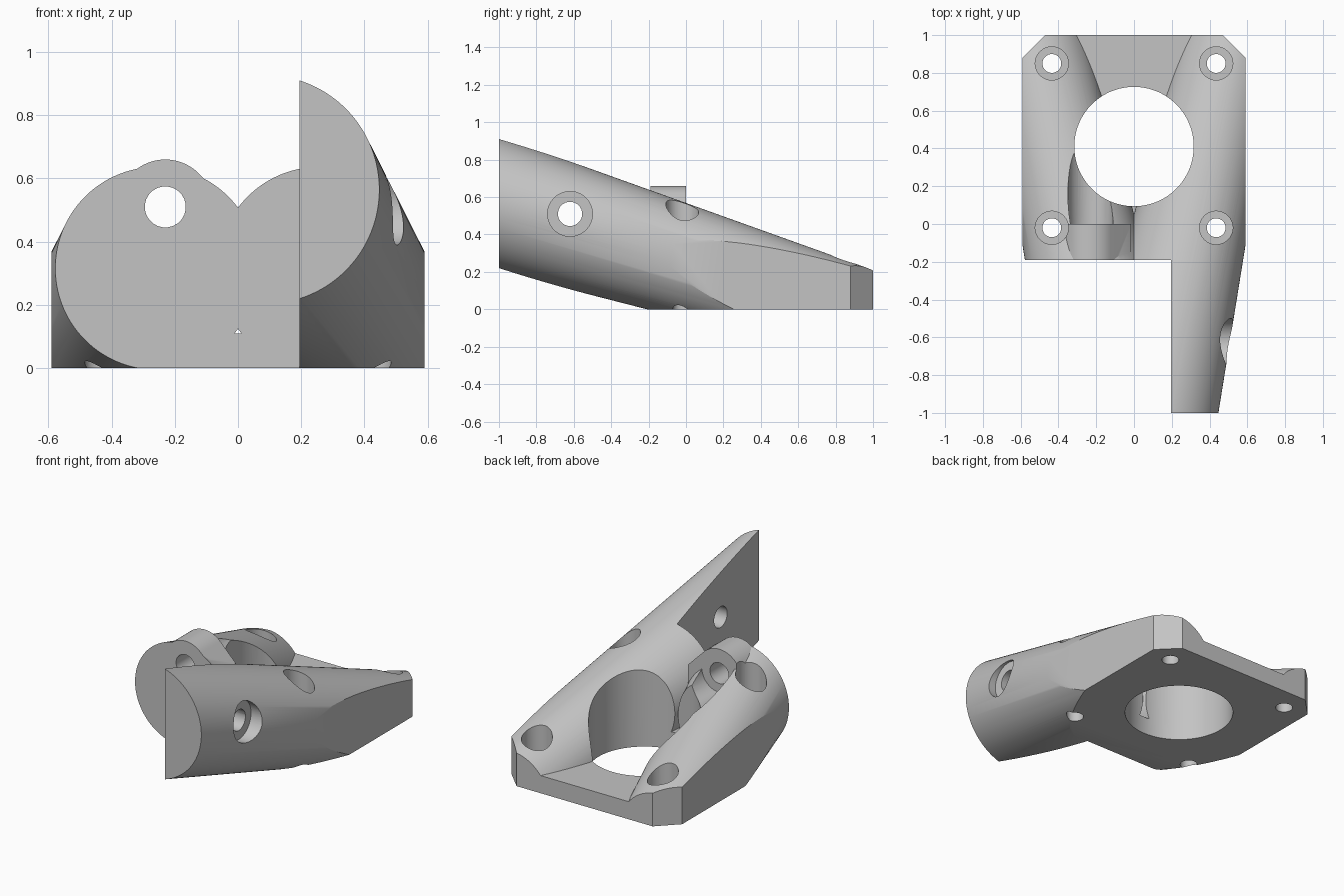
import bpy, bmesh, math
from mathutils import Vector

cube = bpy.data.objects.get("Cube")
if cube:
    bpy.data.objects.remove(cube, do_unlink=True)

grey = bpy.data.materials.new("light_grey")
grey.use_nodes = True
GREY = (0.55, 0.55, 0.55, 1)
grey.diffuse_color = GREY
grey.node_tree.nodes["Principled BSDF"].inputs["Base Color"].default_value = GREY


def loft(name, start, end):
    """Solid between two matching closed loops of points."""
    bm = bmesh.new()
    a = [bm.verts.new(p) for p in start]
    b = [bm.verts.new(p) for p in end]
    bm.faces.new(a)
    bm.faces.new(b)
    for i in range(len(a)):
        j = (i + 1) % len(a)
        bm.faces.new((a[i], a[j], b[j], b[i]))
    bmesh.ops.recalc_face_normals(bm, faces=bm.faces)
    mesh = bpy.data.meshes.new(name)
    bm.to_mesh(mesh)
    bm.free()
    mesh.materials.append(grey)
    obj = bpy.data.objects.new(name, mesh)
    bpy.context.collection.objects.link(obj)
    return obj


def prism(name, outline, z0, z1):
    return loft(name, [(x, y, z0) for x, y in outline], [(x, y, z1) for x, y in outline])


def ring(center, axis, r, n):
    """Circle of points around the x, y or z axis."""
    pts = []
    for i in range(n):
        t = 2 * math.pi * (i + 0.5) / n
        p = Vector(center)
        u, v = [k for k in range(3) if k != axis]
        p[u] += r * math.cos(t)
        p[v] += r * math.sin(t)
        pts.append(p)
    return pts


def rod(name, center, axis, r, lo, hi, n=48):
    a, b = list(center), list(center)
    a[axis], b[axis] = lo, hi
    return loft(name, ring(a, axis, r, n), ring(b, axis, r, n))


def combine(target, tool, operation):
    mod = target.modifiers.new(operation, "BOOLEAN")
    mod.operation = operation
    mod.solver = "EXACT"
    mod.object = tool
    bpy.context.view_layer.objects.active = target
    bpy.ops.object.modifier_apply(modifier=mod.name)
    bpy.data.objects.remove(tool, do_unlink=True)


def arm(name, side):
    """Tapered round arm, leaning inward and up towards the front."""
    def section(y):
        t = (y + 1) / 2
        center = (side * (0.085 + 0.425 * t), y, 0.565 - 0.615 * t)
        return ring(center, 1, 0.362 - 0.102 * t, 128)
    return loft(name, section(-1.05), section(1.05))


# Two arms joined by a thin base plate
bracket = arm("bracket", 1)
combine(bracket, arm("left_arm", -1), "UNION")
half = [(0.29, -0.19), (0.65, 0.386), (0.65, 1.1)]
outline = half + [(-x, y) for x, y in reversed(half)]
combine(bracket, prism("base_plate", outline, -0.05, 0.11), "UNION")

# Clearance behind the boss, then the boss itself with a sloped web
BOSS = (-0.23, 0, 0.51)
combine(bracket, rod("boss_clearance", BOSS, 1, 0.12, -0.05, 0.45), "DIFFERENCE")
section = [(-0.015, 0.05), (-0.015, 0.507)]
for i in range(25):
    t = math.radians(45 + 135 * i / 24)
    section.append((BOSS[0] + 0.15 * math.cos(t), BOSS[2] + 0.15 * math.sin(t)))
section.append((-0.3, 0.05))
boss = loft("boss", [(x, -0.25, z) for x, z in section], [(x, 0, z) for x, z in section])
combine(bracket, boss, "UNION")

# Trim to the outer outline: chamfered back, short right side, long left side
trim = [(0.195, -1), (0.59, -1), (0.59, 0.88), (0.47, 1), (-0.47, 1),
        (-0.59, 0.88), (-0.59, -0.19), (0.195, -0.19)]
combine(bracket, prism("trim", trim, 0, 1.2), "INTERSECT")

# Large central bore
combine(bracket, rod("bore", (0, 0.41, 0), 2, 0.316, -0.2, 1.2, 96), "DIFFERENCE")

# Four counterbored mounting holes
for x in (-0.435, 0.435):
    for y in (-0.02, 0.85):
        combine(bracket, rod("hole", (x, y, 0), 2, 0.05, -0.2, 1, 24), "DIFFERENCE")
        combine(bracket, rod("counterbore", (x, y, 0), 2, 0.088, 0.11, 1), "DIFFERENCE")

# Boss hole, and counterbored cross hole through the long arm
combine(bracket, rod("boss_hole", BOSS, 1, 0.065, -0.4, 0.1, 24), "DIFFERENCE")
CROSS = (0, -0.62, 0.51)
combine(bracket, rod("cross_hole", CROSS, 0, 0.065, 0, 0.8, 24), "DIFFERENCE")
combine(bracket, rod("cross_counterbore", CROSS, 0, 0.12, 0.44, 0.8), "DIFFERENCE")

bpy.ops.object.select_all(action="DESELECT")
bracket.select_set(True)
bpy.context.view_layer.objects.active = bracket
bpy.ops.object.shade_smooth_by_angle(angle=math.radians(25))
